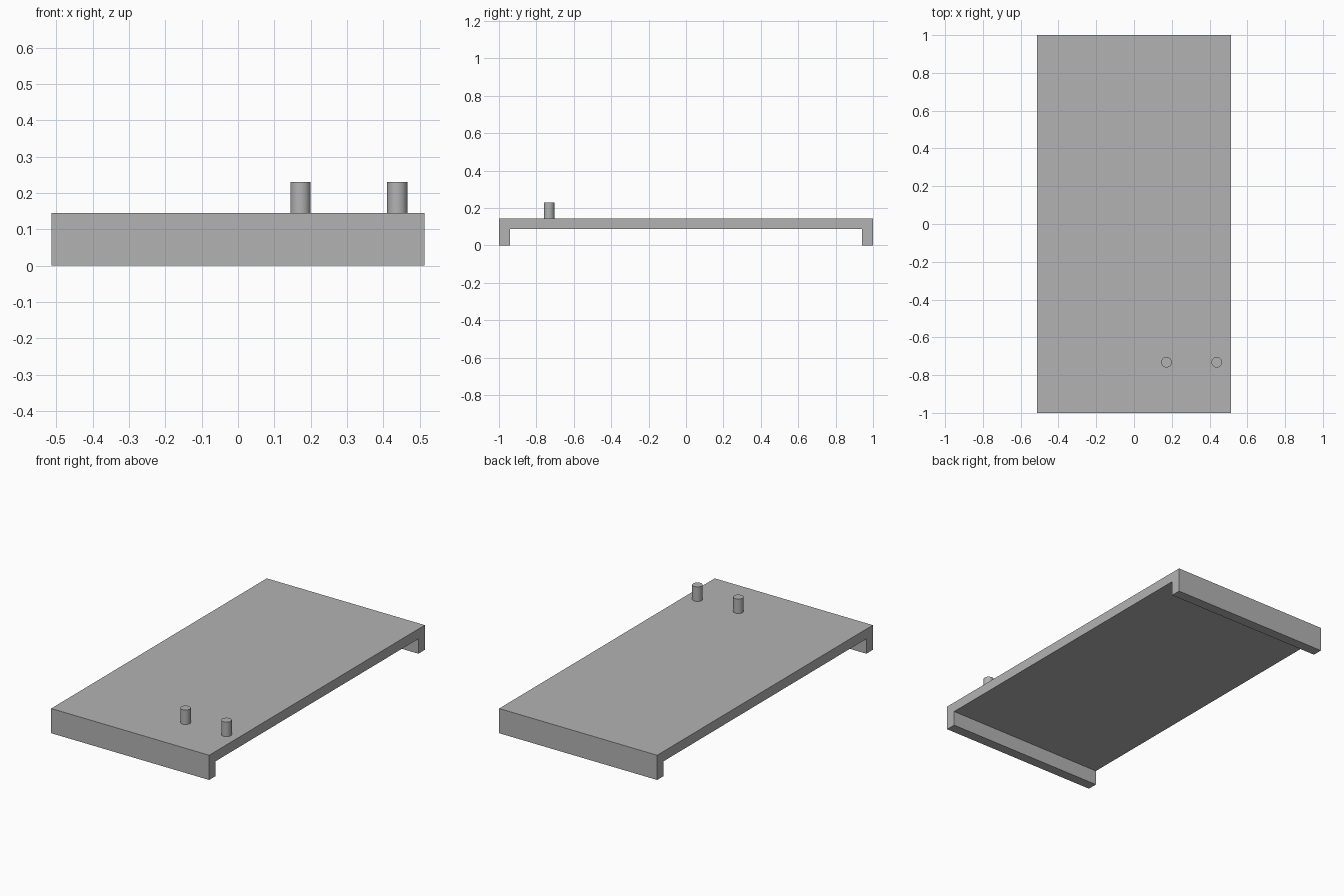
import bpy
import bmesh

cube = bpy.data.objects.get("Cube")
if cube:
    bpy.data.objects.remove(cube, do_unlink=True)

WIDTH, LENGTH, HEIGHT = 1.026, 2.0, 0.145
UNDERSIDE = 0.087      # bottom of the slab between the end lips
LIP = 0.06             # thickness of the end lips
PEG_RADIUS, PEG_TOP, PEG_Y = 0.028, 0.23, -0.732

# Single grey material
grey = bpy.data.materials.new("plain grey")
grey.use_nodes = True
colour = (0.45, 0.45, 0.45, 1)
grey.diffuse_color = colour
grey.node_tree.nodes["Principled BSDF"].inputs["Base Color"].default_value = colour


def tray():
    """Channel-shaped profile in the YZ plane, extruded across the width."""
    end, inner = LENGTH / 2, LENGTH / 2 - LIP
    half = [(inner, UNDERSIDE), (inner, 0), (end, 0), (end, HEIGHT)]
    profile = half + [(-y, z) for y, z in reversed(half)]
    bm = bmesh.new()
    face = bm.faces.new([bm.verts.new((-WIDTH / 2, y, z)) for y, z in profile])
    result = bmesh.ops.extrude_face_region(bm, geom=[face])
    moved = [v for v in result["geom"] if isinstance(v, bmesh.types.BMVert)]
    bmesh.ops.translate(bm, verts=moved, vec=(WIDTH, 0, 0))
    bmesh.ops.recalc_face_normals(bm, faces=bm.faces)
    mesh = bpy.data.meshes.new("tray")
    bm.to_mesh(mesh)
    bm.free()
    obj = bpy.data.objects.new("tray", mesh)
    bpy.context.collection.objects.link(obj)
    mesh.materials.append(grey)


def peg(name, x):
    """Upright round peg standing on the slab."""
    bpy.ops.mesh.primitive_cylinder_add(
        vertices=48, radius=PEG_RADIUS, depth=PEG_TOP - HEIGHT,
        location=(x, PEG_Y, (PEG_TOP + HEIGHT) / 2))
    obj = bpy.context.object
    obj.name = name
    obj.data.materials.append(grey)
    bpy.ops.object.shade_smooth_by_angle()


tray()
peg("inner_peg", 0.172)
peg("outer_peg", 0.438)
